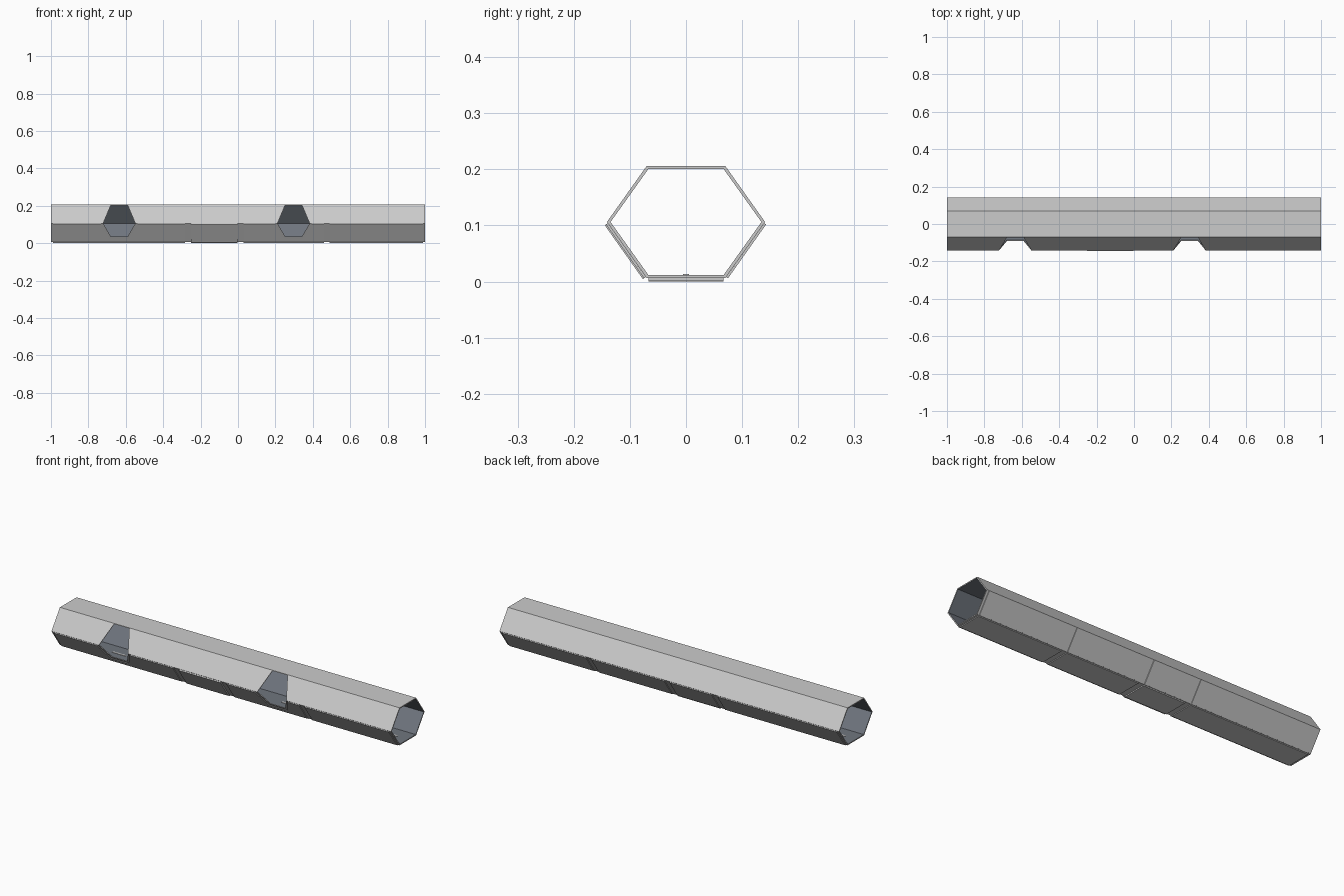
import bpy, bmesh
from mathutils import Vector

if "Cube" in bpy.data.objects:
    bpy.data.objects.remove(bpy.data.objects["Cube"])

OUTER = [(-0.07, 0.206), (0.07, 0.206), (0.141, 0.106), (0.07, 0.006), (-0.07, 0.006), (-0.141, 0.106)]
INNER = [(-0.067, 0.2005), (0.067, 0.2005), (0.1345, 0.106), (0.067, 0.0115), (-0.067, 0.0115), (-0.1345, 0.106)]
SEGMENTS = [(-0.988, -0.283), (-0.25, -0.002), (0.03, 0.46), (0.49, 0.988)]
MIDDLE = SEGMENTS[1]
DOORS = [-0.635, 0.297]

slate = bpy.data.materials.new("slate_lining")
slate.diffuse_color = (0.16, 0.18, 0.21, 1)
slate.use_nodes = True
slate.node_tree.nodes["Principled BSDF"].inputs["Base Color"].default_value = slate.diffuse_color


def finish(name, bm):
    bmesh.ops.recalc_face_normals(bm, faces=bm.faces)
    mesh = bpy.data.meshes.new(name)
    bm.to_mesh(mesh)
    bm.free()
    obj = bpy.data.objects.new(name, mesh)
    bpy.context.collection.objects.link(obj)
    return obj


def add_prism(bm, profile, start, end):
    """Closed prism between two positions; profile is a list of 3D points."""
    a = [bm.verts.new(Vector(p) + Vector(start)) for p in profile]
    b = [bm.verts.new(Vector(p) + Vector(end)) for p in profile]
    n = len(a)
    bm.faces.new(a)
    bm.faces.new(b[::-1])
    for i in range(n):
        bm.faces.new((a[i], b[i], b[(i + 1) % n], a[(i + 1) % n]))


def cut(obj, cutter):
    mod = obj.modifiers.new("openings", 'BOOLEAN')
    mod.operation = 'DIFFERENCE'
    mod.solver = 'EXACT'
    mod.object = cutter
    bpy.context.view_layer.objects.active = obj
    bpy.ops.object.modifier_apply(modifier=mod.name)


def door_cutter(name, margin):
    bm = bmesh.new()
    for x in DOORS:
        w, n, m = 0.086 + margin, 0.045 + margin * 0.6, margin
        prof = [(x - n, 0, 0.2035), (x + n, 0, 0.2035), (x + w, 0, 0.106),
                (x + n, 0, 0.036 - m), (x - n, 0, 0.036 - m), (x - w, 0, 0.106)]
        add_prism(bm, prof, (0, -0.3, 0), (0, -0.066, 0))
    obj = finish(name, bm)
    obj.hide_render = True
    return obj


def plate_row(name, p, q, normal, thick, middle_thick):
    """Row of cladding plates along one side of the tube, p-q in the y-z plane."""
    bm = bmesh.new()
    for seg in SEGMENTS:
        t = middle_thick if seg == MIDDLE else thick
        off = Vector(normal).normalized() * t
        p2, q2 = Vector(p) + off, Vector(q) + off
        prof = [(0, *p), (0, *q), (0, *q2), (0, *p2)]
        add_prism(bm, prof, (seg[0], 0, 0), (seg[1], 0, 0))
    return finish(name, bm)


# Hexagonal tube shell with lining
bm = bmesh.new()
rings = [[bm.verts.new((x, y, z)) for y, z in prof] for prof in (OUTER, INNER) for x in (-1, 1)]
o0, o1, i0, i1 = rings
for k in range(6):
    j = (k + 1) % 6
    bm.faces.new((o0[k], o0[j], o1[j], o1[k]))
    bm.faces.new((i0[k], i1[k], i1[j], i0[j])).material_index = 1
    bm.faces.new((o0[k], i0[k], i0[j], o0[j]))
    bm.faces.new((o1[k], o1[j], i1[j], i1[k]))
shell = finish("tube_shell", bm)
shell.data.materials.append(None)
shell.data.materials.append(slate)

# Cladding plates on the lower sides and underside
front = plate_row("front_plates", (-0.1395, 0.104), (-0.0715, 0.008), (-1, -0.71), 0.004, 0.0065)
plate_row("back_plates", (0.1395, 0.104), (0.0715, 0.008), (1, -0.71), 0.004, 0.004)
plate_row("floor_plates", (-0.067, 0.0062), (0.067, 0.0062), (0, -1), 0.0045, 0.0062)

# Two hexagonal doorways through the front
for obj, margin in ((shell, 0.0), (front, 0.012)):
    cutter = door_cutter("door_cutter", margin)
    cut(obj, cutter)
    bpy.data.objects.remove(cutter)

# Dashed centre line on the floor inside
bm = bmesh.new()
strip = [(0, -0.005, 0.011), (0, 0.005, 0.011), (0, 0.005, 0.0135), (0, -0.005, 0.0135)]
for i in range(10):
    x = -0.9 + 0.2 * i
    add_prism(bm, strip, (x - 0.04, 0, 0), (x + 0.04, 0, 0))
finish("floor_centre_line", bm)
